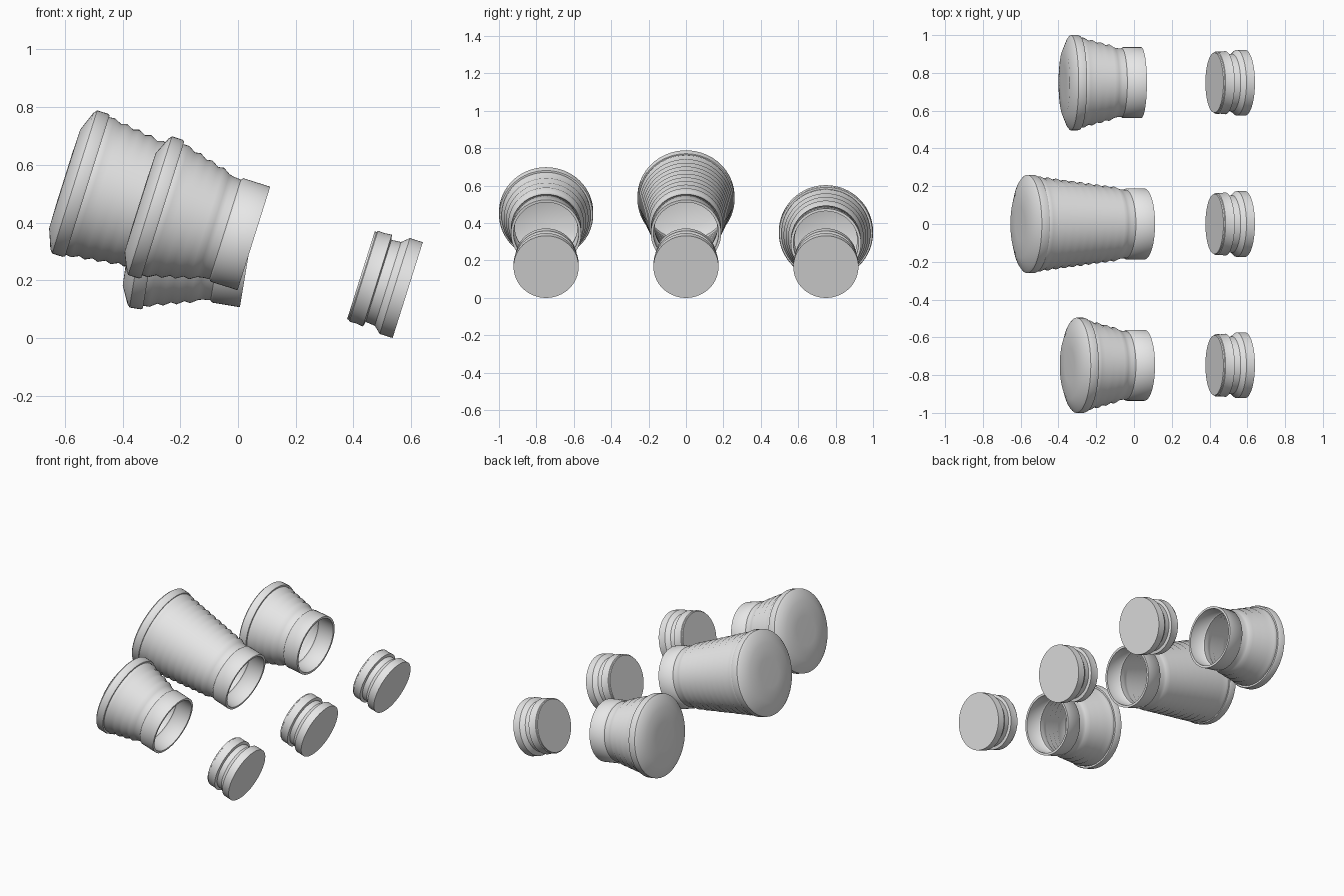
import bpy, bmesh, math
from mathutils import Matrix, Vector

default = bpy.data.objects.get("Cube")
if default:
    bpy.data.objects.remove(default, do_unlink=True)

SEGMENTS = 64
WALL = 0.014

grey = bpy.data.materials.new("light_grey")
grey.use_nodes = True
colour = (0.8, 0.8, 0.8, 1)
grey.diffuse_color = colour
grey.node_tree.nodes["Principled BSDF"].inputs["Base Color"].default_value = colour


def lathe(name, profile, location, tilt, sharp):
    """Spin (distance back from the front end, radius) points about a tilted axis."""
    bm = bmesh.new()
    verts = [bm.verts.new((-t, 0, r)) for t, r in profile]
    edges = [bm.edges.new(pair) for pair in zip(verts, verts[1:])]
    bmesh.ops.spin(bm, geom=verts + edges, axis=(1, 0, 0), cent=(0, 0, 0),
                   angle=math.tau, steps=SEGMENTS)
    bmesh.ops.remove_doubles(bm, verts=bm.verts, dist=0.0002)
    bmesh.ops.recalc_face_normals(bm, faces=bm.faces)
    mesh = bpy.data.meshes.new(name)
    bm.to_mesh(mesh)
    bm.free()
    mesh.materials.append(grey)
    obj = bpy.data.objects.new(name, mesh)
    bpy.context.collection.objects.link(obj)
    obj.matrix_world = (Matrix.Translation(Vector(location))
                        @ Matrix.Rotation(math.radians(tilt), 4, "Y"))
    bpy.ops.object.select_all(action="DESELECT")
    obj.select_set(True)
    bpy.context.view_layer.objects.active = obj
    bpy.ops.object.shade_smooth_by_angle(angle=math.radians(sharp))


def cup_profile(flange, radius, ripples, body_radius):
    """Hollow cup: neck, rippled taper, wide flange and closed end."""
    outer = [(0, 0.188), (0.098, 0.188), (0.104, 0.181), (0.13, 0.183)]
    start, end = 0.14, flange - 0.008
    step = (end - start) / ripples
    for i in range(ripples):
        for part, lift in ((0.15, -0.005), (0.7, 0.004)):
            f = (i + part) / ripples
            outer.append((start + step * (i + part),
                          0.19 + (body_radius - 0.19) * f + lift))
    # Inner wall follows the rippled body
    inner = [(t, r - WALL) for t, r in reversed(outer)]
    outer += [(flange, body_radius), (flange, radius - 0.004), (flange + 0.008, radius),
              (flange + 0.046, radius), (flange + 0.056, radius - 0.012),
              (flange + 0.082, 0.18), (flange + 0.084, 0.09), (flange + 0.084, 0)]
    cavity = [(flange + 0.07, 0), (flange + 0.066, 0.18),
              (flange + 0.03, body_radius - WALL)]
    return outer + cavity + inner + [outer[0]]


# Cups
short = cup_profile(0.331, 0.252, 4, 0.238)
tall = cup_profile(0.605, 0.26, 10, 0.25)
lathe("front_cup", short, (0.055, -0.748, 0.345), 17.5, 50)
lathe("middle_cup", tall, (0.055, 0, 0.345), 17.5, 50)
lathe("back_cup", short, (0.0375, 0.748, 0.292), 9.5, 50)

# Grooved plugs
plug = [(0, 0), (0, 0.174), (0.047, 0.174), (0.072, 0.152), (0.106, 0.149),
        (0.11, 0.167), (0.135, 0.164), (0.16, 0.165), (0.163, 0.16), (0.17, 0.159), (0.17, 0)]
for name, y in (("front_plug", -0.748), ("middle_plug", 0), ("back_plug", 0.748)):
    lathe(name, plug, (0.588, y, 0.166), 17.5, 30)
